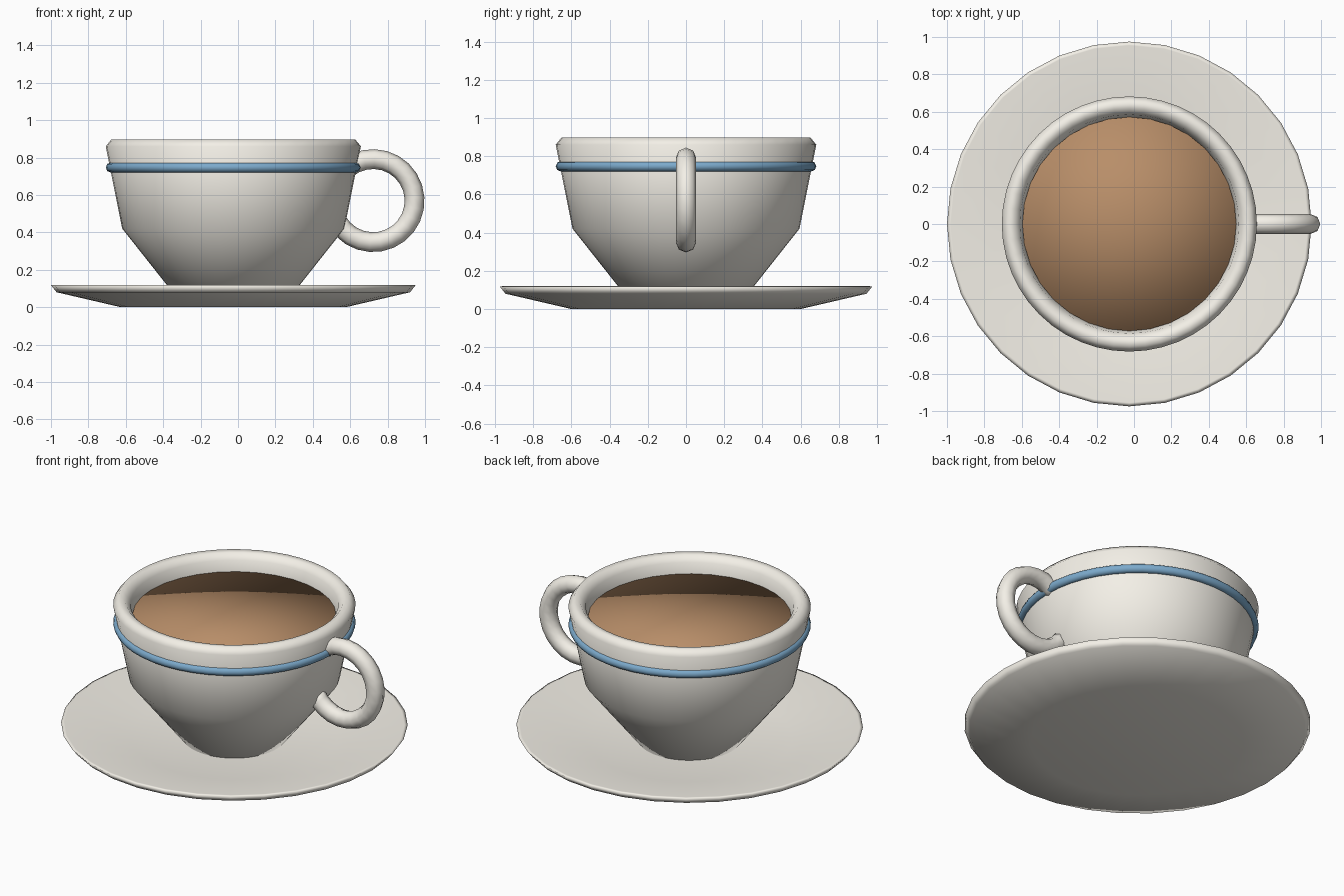
import bpy, bmesh
from math import cos, sin, radians, tau
from mathutils import Matrix

if "Cube" in bpy.data.objects:
    bpy.data.objects.remove(bpy.data.objects["Cube"])

CX = -0.025  # axis of cup and saucer


def material(name, rgb):
    m = bpy.data.materials.new(name)
    m.diffuse_color = (*rgb, 1)
    m.use_nodes = True
    m.node_tree.nodes["Principled BSDF"].inputs["Base Color"].default_value = m.diffuse_color
    return m


cream = material("cream_glaze", (0.90, 0.87, 0.80))
blue = material("blue_glaze", (0.20, 0.40, 0.60))
brown = material("coffee_brown", (0.48, 0.27, 0.14))


def lathe(name, profile, mat, segs, closed=False, arc=None, matrix=None):
    """Revolve (r, z) points about z; arc=(start, end) gives a capped part turn."""
    bm = bmesh.new()
    a0, a1 = arc or (0, tau)
    rings = []
    for i in range(segs + 1 if arc else segs):
        a = a0 + (a1 - a0) * i / segs
        ring = []
        for r, z in profile:
            if r == 0 and rings:
                ring.append(rings[0][len(ring)])  # share the pole vertex
            else:
                ring.append(bm.verts.new((r * cos(a), r * sin(a), z)))
        rings.append(ring)
    n = len(profile)
    for i in range(segs):
        p, q = rings[i], rings[(i + 1) % len(rings)]
        for j in range(n if closed else n - 1):
            k = (j + 1) % n
            bm.faces.new(list(dict.fromkeys((p[j], q[j], q[k], p[k]))))
    if arc:
        bm.faces.new(rings[0])
        bm.faces.new(rings[-1])
    bmesh.ops.recalc_face_normals(bm, faces=bm.faces)
    for f in bm.faces:
        f.smooth = True
    bm.transform(matrix or Matrix.Translation((CX, 0, 0)))
    me = bpy.data.meshes.new(name)
    bm.to_mesh(me)
    bm.free()
    me.materials.append(mat)
    ob = bpy.data.objects.new(name, me)
    bpy.context.collection.objects.link(ob)
    return ob


def circle(r, minor, z=0, n=8):
    return [(r + minor * cos(tau * i / n), z + minor * sin(tau * i / n)) for i in range(n)]


# Saucer: flat middle, sloping rim
lathe("saucer", [(0, 0), (0.60, 0), (0.945, 0.08), (0.975, 0.118),
                 (0.955, 0.12), (0.58, 0.04), (0, 0.04)], cream, 32)

# Cup: outer wall, rounded lip, inner wall
lathe("cup", [(0, 0.03), (0.285, 0.03), (0.594, 0.42), (0.682, 0.86), (0.652, 0.897),
              (0.615, 0.893), (0.585, 0.86), (0.572, 0.79), (0.50, 0.43), (0.23, 0.10),
              (0, 0.10)], cream, 48)

# Painted band round the cup
lathe("band", circle(0.655, 0.027, 0.747), blue, 48, closed=True)

# Coffee surface
lathe("coffee", [(0, 0.76), (0.572, 0.76), (0.572, 0.795), (0, 0.795)], brown, 32)

# Handle: ring section turned upright, ends buried in the cup wall
lathe("handle", circle(0.222, 0.053), cream, 20, closed=True,
      arc=(radians(-150), radians(130)),
      matrix=Matrix.Translation((0.722, 0, 0.57)) @ Matrix.Rotation(radians(90), 4, 'X'))
